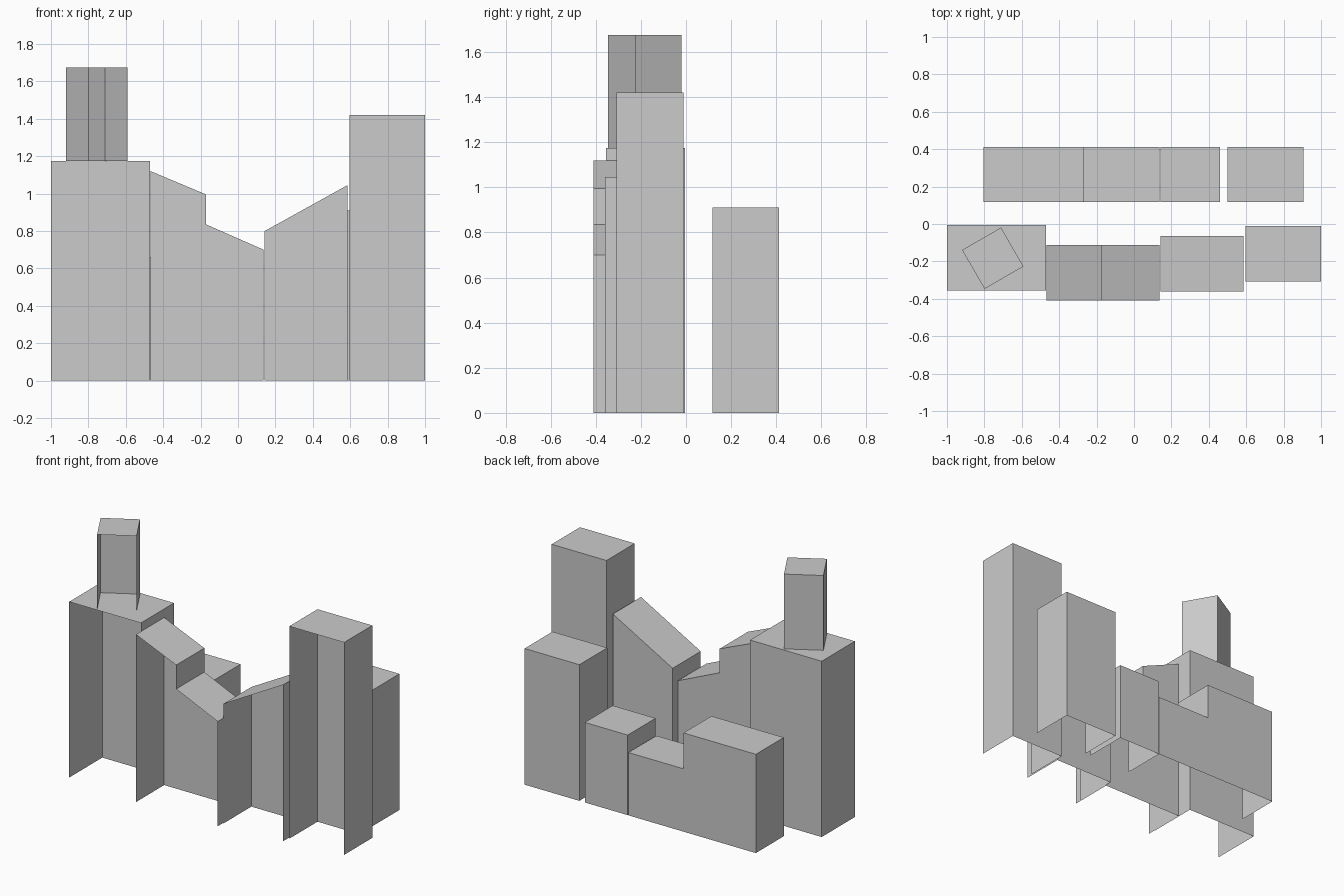
import bpy, bmesh, math
from mathutils import Matrix

cube = bpy.data.objects.get("Cube")
if cube:
    bpy.data.objects.remove(cube)

grey = bpy.data.materials.new("light grey")
grey.use_nodes = True
colour = (0.6, 0.6, 0.6, 1)
grey.diffuse_color = colour
grey.node_tree.nodes["Principled BSDF"].inputs["Base Color"].default_value = colour


def shell(name, skyline, front, back, base=0.0, matrix=Matrix()):
    """Facade shell: skyline (x, z) from left to right, open at front and bottom."""
    outline = [(skyline[0][0], base)] + skyline + [(skyline[-1][0], base)]
    bm = bmesh.new()
    near = [bm.verts.new((x, front, z)) for x, z in outline]
    far = [bm.verts.new((x, back, z)) for x, z in outline]
    # Side walls and roofs follow the skyline
    for i in range(len(outline) - 1):
        bm.faces.new((near[i], near[i + 1], far[i + 1], far[i]))
    # Back wall
    bm.faces.new(far)
    bmesh.ops.transform(bm, matrix=matrix, verts=bm.verts)
    mesh = bpy.data.meshes.new(name)
    bm.to_mesh(mesh)
    bm.free()
    mesh.materials.append(grey)
    obj = bpy.data.objects.new(name, mesh)
    bpy.context.collection.objects.link(obj)
    return obj


def flat(x0, x1, z):
    return [(x0, z), (x1, z)]


# Front row of buildings
shell("left_block", flat(-1, -0.47, 1.175), -0.355, -0.005)
shell("stepped_slope_block",
      [(-0.467, 1.12), (-0.17, 0.995), (-0.17, 0.835), (0.137, 0.70)], -0.41, -0.113)
shell("sloped_block", [(0.143, 0.80), (0.585, 1.045)], -0.36, -0.063)
shell("right_tower", flat(0.595, 1, 1.42), -0.308, -0.01)

# Turret turned on the left block's roof
turn = Matrix.Translation((-0.755, -0.183, 0)) @ Matrix.Rotation(math.radians(30), 4, "Z")
shell("turret", flat(-0.12, 0.12, 1.675), -0.12, 0.12, 1.175, turn)

# Back row of buildings
shell("back_stepped_block",
      flat(-0.805, -0.27, 0.66) + flat(-0.27, 0.137, 0.42), 0.117, 0.412)
shell("back_small_block", flat(0.143, 0.46, 0.535), 0.117, 0.412)
shell("back_tall_block", flat(0.50, 0.905, 0.91), 0.117, 0.412)
